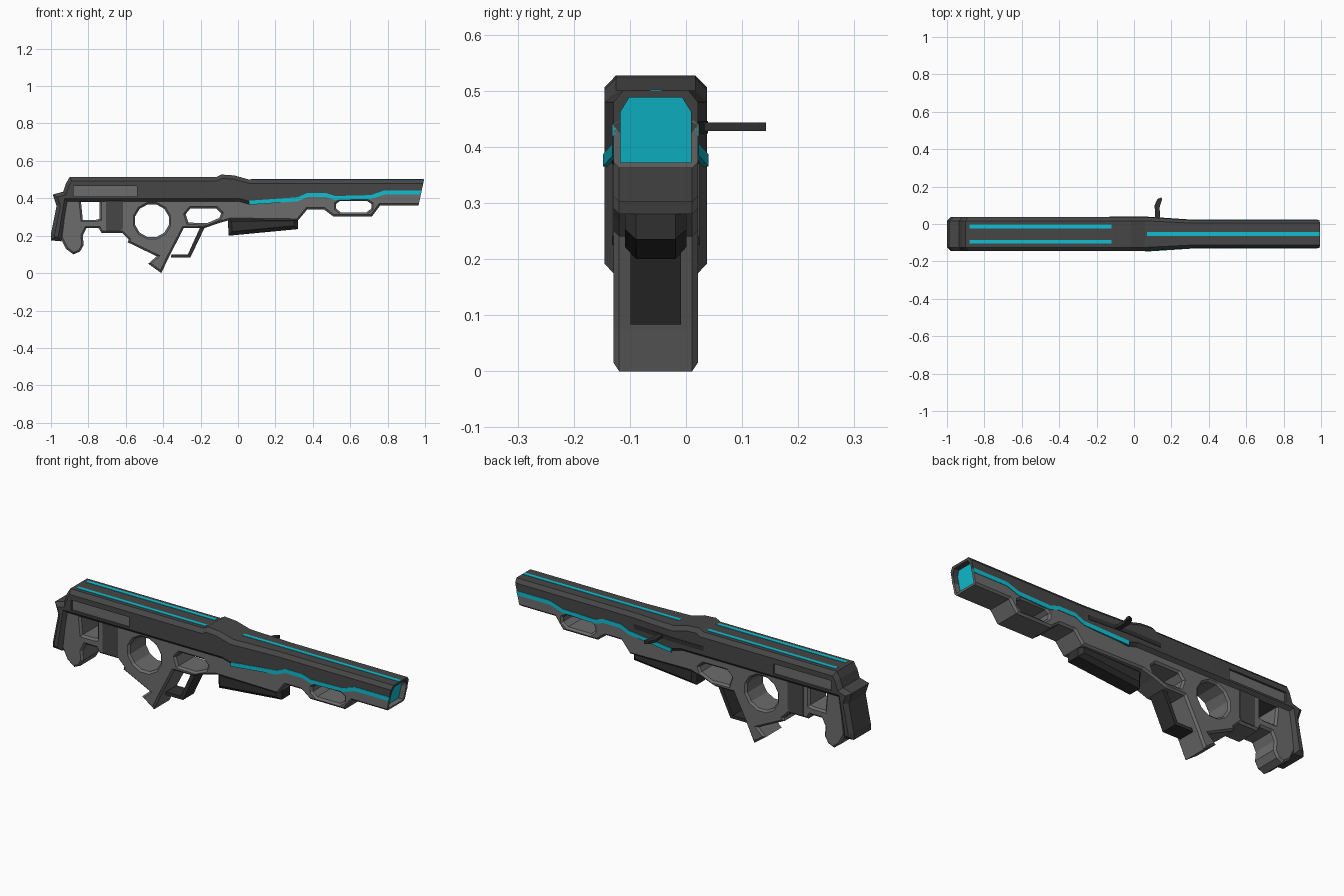
import bpy, bmesh, math
from mathutils import Matrix, Vector

if "Cube" in bpy.data.objects:
    bpy.data.objects.remove(bpy.data.objects["Cube"])

CY = -0.054          # y of the symmetry plane of the body
SIDE = Matrix.Translation((0, CY, 0)) @ Matrix.Rotation(math.pi / 2, 4, 'X')


def material(name, rgb):
    m = bpy.data.materials.new(name)
    m.diffuse_color = (*rgb, 1)
    m.use_nodes = True
    m.node_tree.nodes["Principled BSDF"].inputs["Base Color"].default_value = m.diffuse_color
    return m


DARK = material("dark_grey", (0.062, 0.062, 0.062))
MID = material("mid_grey", (0.15, 0.15, 0.15))
BLACK = material("near_black", (0.03, 0.03, 0.03))
CYAN = material("cyan_glow", (0.005, 0.52, 0.64))


def add_mesh(name, bm, mat):
    bmesh.ops.recalc_face_normals(bm, faces=bm.faces)
    me = bpy.data.meshes.new(name)
    bm.to_mesh(me)
    bm.free()
    me.shade_flat()
    if mat:
        me.materials.append(mat)
    ob = bpy.data.objects.new(name, me)
    bpy.context.collection.objects.link(ob)
    return ob


def evaluated_mesh(ob):
    dg = bpy.context.evaluated_depsgraph_get()
    dg.update()
    return bpy.data.meshes.new_from_object(ob.evaluated_get(dg))


def taper(bm):
    """Narrow the body towards the barrel."""
    for x in (0.06, 0.31):
        geom = bm.verts[:] + bm.edges[:] + bm.faces[:]
        bmesh.ops.bisect_plane(bm, geom=geom, dist=1e-5, plane_co=(x, 0, 0), plane_no=(1, 0, 0))
    for v in bm.verts:
        t = min(max((v.co.x - 0.06) / 0.25, 0), 1)
        v.co.y = CY + (v.co.y - CY) * (1 - t * (1 - 0.075 / 0.091))


def prism(name, profile, half, mat, chamfer=0.0, holes=(), matrix=SIDE, tapered=False):
    """Extruded outline with holes and chamfered rims."""
    cu = bpy.data.curves.new(name, 'CURVE')
    cu.dimensions = '2D'
    cu.fill_mode = 'BOTH'
    cu.extrude = half - chamfer
    cu.bevel_depth = chamfer
    cu.bevel_resolution = 0
    cu.offset = -chamfer
    for loop in (profile, *holes):
        sp = cu.splines.new('POLY')
        sp.points.add(len(loop) - 1)
        for p, (a, b) in zip(sp.points, loop):
            p.co = (a, b, 0, 1)
        sp.use_cyclic_u = True
    tmp = bpy.data.objects.new(name + "_outline", cu)
    bpy.context.collection.objects.link(tmp)
    me = evaluated_mesh(tmp)
    bpy.data.objects.remove(tmp)
    bm = bmesh.new()
    bm.from_mesh(me)
    bpy.data.meshes.remove(me)
    for f in bm.faces:
        f.material_index = 0
    bmesh.ops.remove_doubles(bm, verts=bm.verts, dist=1e-4)
    bm.transform(matrix)
    if tapered:
        taper(bm)
    return add_mesh(name, bm, mat)


def box(name, lo, hi, mat, tapered=False):
    bm = bmesh.new()
    bmesh.ops.create_cube(bm, size=1)
    lo, hi = Vector(lo), Vector(hi)
    for v in bm.verts:
        v.co = [(a + b) / 2 + c * (b - a) for a, b, c in zip(lo, hi, v.co)]
    if tapered:
        taper(bm)
    return add_mesh(name, bm, mat)


def muzzle_slab(name, outline, near, far, mat):
    """A y-z outline extruded along x, sheared to follow the slanted muzzle."""
    bm = bmesh.new()
    rings = [[bm.verts.new((0.965 + d + 0.214 * (z - 0.36), CY + y, z)) for y, z in outline]
             for d in (near, far)]
    n = len(outline)
    bm.faces.new(rings[0])
    bm.faces.new(rings[1])
    for i in range(n):
        j = (i + 1) % n
        bm.faces.new((rings[0][i], rings[0][j], rings[1][j], rings[1][i]))
    return add_mesh(name, bm, mat)


def cut(ob, cutter):
    mod = ob.modifiers.new("cut", 'BOOLEAN')
    mod.operation = 'DIFFERENCE'
    mod.solver = 'EXACT'
    mod.object = cutter
    me = evaluated_mesh(ob)
    ob.modifiers.clear()
    ob.data = me


# Line of the side stripe, which also divides upper and lower body
LINE = [(0.06, 0.376), (0.32, 0.395), (0.37, 0.417), (0.47, 0.417), (0.52, 0.401),
        (0.71, 0.406), (0.78, 0.43), (1.05, 0.43)]


def shifted(dz):
    return [(x, z + dz) for x, z in LINE]


# Upper receiver, barrel shroud and butt plate
upper = prism("upper_body", [
    (-0.90, 0.513), (-0.115, 0.513), (-0.09, 0.527), (-0.02, 0.522), (0.06, 0.5), (1.05, 0.5),
    *reversed(shifted(-0.012)), (0.0, 0.38), (-0.91, 0.38), (-0.945, 0.17), (-1, 0.175),
    (-1, 0.21), (-0.97, 0.36), (-0.99, 0.42), (-0.935, 0.435), (-0.92, 0.48)],
    0.091, DARK, 0.02, tapered=True)

# Lower body with stock leg, grip and cut-outs
round_hole = [(-0.46 + 0.093 * math.cos(a), 0.28 + 0.09 * math.sin(a))
              for a in (math.radians(15 + 30 * i) for i in range(12))]
trigger_hole = [(-0.255, 0.345), (-0.115, 0.345), (-0.09, 0.32), (-0.1, 0.295),
                (-0.165, 0.267), (-0.265, 0.27), (-0.28, 0.315)]
barrel_hole = [(0.545, 0.385), (0.69, 0.385), (0.713, 0.37), (0.713, 0.345), (0.685, 0.324),
               (0.55, 0.324), (0.525, 0.345), (0.525, 0.37)]
stock_hole = [(-0.84, 0.385), (-0.74, 0.385), (-0.74, 0.29), (-0.76, 0.285), (-0.83, 0.285)]
lower = prism("lower_body", [
    (-0.925, 0.41), (-0.95, 0.19), (-0.92, 0.13), (-0.88, 0.10), (-0.845, 0.115), (-0.825, 0.15),
    (-0.83, 0.2), (-0.81, 0.24), (-0.745, 0.24), (-0.73, 0.215), (-0.62, 0.215), (-0.585, 0.18),
    (-0.59, 0.165), (-0.435, 0.09), (-0.48, 0.05), (-0.41, 0.0), (-0.375, 0.075), (-0.29, 0.24),
    (-0.18, 0.24), (-0.11, 0.265), (-0.04, 0.285), (0.32, 0.28), (0.37, 0.34), (0.46, 0.34),
    (0.51, 0.302), (0.715, 0.302), (0.76, 0.362), (1.05, 0.362), *reversed(shifted(0.02)),
    (0.0, 0.41)],
    0.075, MID, 0.01, (round_hole, trigger_hole, barrel_hole, stock_hole))

# Glowing side stripes
stripes = [prism("side_stripe_" + n, shifted(0.011) + shifted(-0.011)[::-1], 0.0045, CYAN,
                 matrix=Matrix.Translation((0, s * 0.0895, 0)) @ SIDE, tapered=True)
           for n, s in (("front", -1), ("back", 1))]

# Slanted muzzle end with a recessed glowing face
clip = muzzle_slab("clip_cutter", [(-0.3, 0.2), (0.3, 0.2), (0.3, 0.7), (-0.3, 0.7)], 0, 0.4, None)
bore_outline = [(-0.0625, 0.372), (0.0625, 0.372), (0.0625, 0.463), (0.047, 0.488),
                (-0.047, 0.488), (-0.0625, 0.463)]
bore = muzzle_slab("bore_cutter", bore_outline, -0.03, 0.1, None)
for ob in (upper, lower, *stripes):
    cut(ob, clip)
for ob in (upper, lower):
    cut(ob, bore)
muzzle_slab("muzzle_glow", bore_outline, -0.036, -0.028, CYAN)

# Recessed side panels in the stock
cutters = [clip, bore]
for s in (-1, 1):
    y0, y1 = sorted((CY + s * 0.079, CY + s * 0.2))
    c = box("panel_cutter", (-0.88, y0, 0.41), (-0.54, y1, 0.465), None)
    cut(upper, c)
    cutters.append(c)
box("stock_panel", (-0.885, CY - 0.0805, 0.405), (-0.535, CY + 0.0805, 0.47), MID)
for c in cutters:
    bpy.data.objects.remove(c)

# Glowing top stripes
for n, y in (("front", -0.041), ("back", 0.041)):
    box("rear_top_stripe_" + n, (-0.88, CY + y - 0.01, 0.51), (-0.12, CY + y + 0.01, 0.515), CYAN)
box("barrel_top_stripe", (0.07, CY - 0.01, 0.497), (0.993, CY + 0.01, 0.502), CYAN)

# Magazine block, foregrip and trigger guard
prism("magazine", [(-0.705, 0.385), (-0.615, 0.385), (-0.615, 0.24), (-0.63, 0.225),
                   (-0.705, 0.225)], 0.078, DARK)
prism("foregrip", [(-0.055, 0.295), (0.32, 0.3), (0.32, 0.235), (-0.05, 0.2)], 0.055, BLACK, 0.02)
prism("trigger_guard", [(-0.175, 0.25), (-0.255, 0.083), (-0.36, 0.083), (-0.355, 0.1),
                        (-0.268, 0.1), (-0.2, 0.25)], 0.045, BLACK)

# Charging handle and its slot on the back side
box("handle_slot", (-0.13, CY + 0.085, 0.424), (0.29, CY + 0.0935, 0.446), BLACK, tapered=True)
prism("charging_handle", [(0.115, 0.015), (0.14, 0.015), (0.137, 0.09), (0.15, 0.13),
                          (0.147, 0.143), (0.125, 0.133), (0.11, 0.10)], 0.0075, BLACK,
      matrix=Matrix.Translation((0, 0, 0.4355)))
